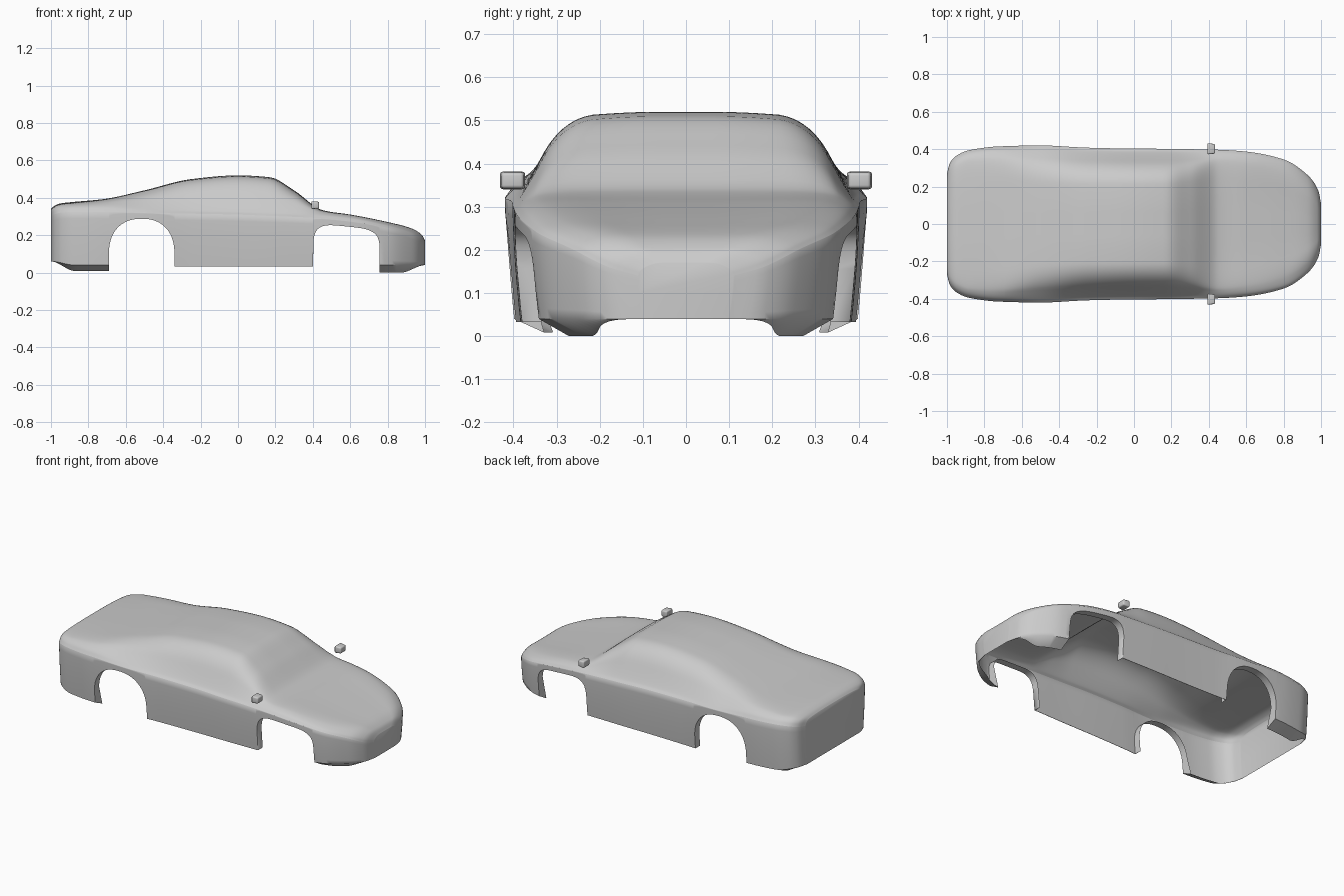
import bpy, bmesh, math

if "Cube" in bpy.data.objects:
    bpy.data.objects.remove(bpy.data.objects["Cube"])

grey = bpy.data.materials.new("light_grey")
grey.diffuse_color = (0.6, 0.6, 0.6, 1)
grey.use_nodes = True
grey.node_tree.nodes["Principled BSDF"].inputs["Base Color"].default_value = grey.diffuse_color

# Body stations: x, half width, belt z, shoulder z, roof edge y, roof edge z, centre z
KEYS = [
    (-1.0, .27, .30, .325, .22, .335, .34),
    (-.985, .325, .31, .34, .26, .35, .355),
    (-.95, .365, .32, .35, .30, .365, .37),
    (-.88, .395, .325, .355, .33, .372, .378),
    (-.72, .415, .325, .36, .33, .39, .393),
    (-.5, .42, .32, .345, .30, .435, .44),
    (-.25, .408, .315, .335, .285, .49, .50),
    (0, .403, .31, .33, .285, .508, .52),
    (.17, .402, .303, .325, .285, .497, .51),
    (.3, .40, .298, .318, .30, .43, .44),
    (.45, .397, .29, .312, .33, .333, .335),
    (.6, .387, .275, .298, .31, .312, .308),
    (.8, .345, .24, .257, .26, .272, .268),
    (.93, .26, .20, .217, .18, .237, .234),
    (.985, .18, .16, .18, .12, .20, .198),
    (1.0, .11, .14, .155, .07, .17, .17),
]
REAR = (-.69, -.34)     # wheel openings
FRONT = (.402, .757)


def slope(i, c):
    if i in (0, len(KEYS) - 1):
        a, b = (0, 1) if i == 0 else (i - 1, i)
        return (KEYS[b][c] - KEYS[a][c]) / (KEYS[b][0] - KEYS[a][0])
    d = [(KEYS[k + 1][c] - KEYS[k][c]) / (KEYS[k + 1][0] - KEYS[k][0]) for k in (i - 1, i)]
    return 0 if d[0] * d[1] <= 0 else 2 * d[0] * d[1] / (d[0] + d[1])


def sample(x):
    """Smooth monotone interpolation of the station values."""
    i = 0
    while i < len(KEYS) - 2 and x > KEYS[i + 1][0]:
        i += 1
    h = KEYS[i + 1][0] - KEYS[i][0]
    t = (x - KEYS[i][0]) / h
    return [(2*t**3 - 3*t*t + 1) * KEYS[i][c] + (t**3 - 2*t*t + t) * h * slope(i, c)
            + (3*t*t - 2*t**3) * KEYS[i + 1][c] + (t**3 - t*t) * h * slope(i + 1, c)
            for c in range(1, 7)]


def chaikin(pts, n=3):
    for _ in range(n):
        out = [pts[0]]
        for a, b in zip(pts, pts[1:]):
            out += [tuple(p * .75 + q * .25 for p, q in zip(a, b)),
                    tuple(p * .25 + q * .75 for p, q in zip(a, b))]
        pts = out + [pts[-1]]
    return pts


def arch_z(x):
    if x < 0:
        u = min(1, abs(x + .515) / .175)
        return .10 + .188 * (1 - u**2.3) ** (1 / 2.3)
    u = max(-1, min(1, (x - .5795) / .1775))
    return .10 + (.147 - .018 * u) * (1 - abs(u)**4) ** .25


def ring(x, kind):
    """Cross-section from the +y lip over the roof to the -y lip."""
    w, belt, zs, yr, zr, top = sample(x)
    if kind == "arch":
        zb, depth, drop = arch_z(x), .045, 0
    elif kind == "bumper":
        fade = min(1, (1 - abs(x)) / .13)
        fade = fade * fade * (3 - 2 * fade)
        zb = .04 if x > 0 else .04 + .02 * (1 - fade)
        depth, drop = .06 * fade + .01, (.04 if x > 0 else .032) * fade
    else:
        zb, depth, drop = .033, (.045 if kind == "sill_end" else .002), 0

    def wall(z):
        return w - .022 * max(0, 1 - z / belt) ** 1.6
    half = [(wall(zb) - depth, zb - drop)]
    for k in range(8):
        z = zb + (belt - zb) * k / 8
        half.append((wall(z), z))
    half += chaikin([(w, belt), (w * .945, zs), (yr, zr), (yr * .45, top), (0, top)])
    return [(x, y, z) for y, z in half] + [(x, -y, z) for y, z in half[-2::-1]]


def span(a, b, n):
    return [a + (b - a) * k / n for k in range(n + 1)]


def cos_span(a, b, n):
    return [a + (b - a) * (1 - math.cos(math.pi * k / n)) / 2 for k in range(n + 1)]


e = .0006
stations = [(-1 + .31 * (k / 20) ** 2, "bumper") for k in range(21)]
stations += [(x, "arch") for x in cos_span(REAR[0] + e, REAR[1] - e, 28)]
stations += [(REAR[1], "sill_end")]
stations += [(x, "sill") for x in span(REAR[1] + .003, FRONT[0] - .003, 36)]
stations += [(FRONT[0], "sill_end")]
stations += [(x, "arch") for x in cos_span(FRONT[0] + e, FRONT[1] - e, 28)]
stations += [(1 - .243 * (k / 20) ** 2, "bumper") for k in range(20, -1, -1)]

# Body shell, open underneath
bm = bmesh.new()
rows = [[bm.verts.new(p) for p in ring(*s)] for s in stations]
for a, b in zip(rows, rows[1:]):
    for j in range(len(a) - 1):
        bm.faces.new((a[j], a[j + 1], b[j + 1], b[j]))
bm.faces.new(rows[-1][1:-1])
bm.faces.new(rows[0][1:-1][::-1])


def finish(bm, name, angle):
    me = bpy.data.meshes.new(name)
    bm.to_mesh(me)
    bm.free()
    ob = bpy.data.objects.new(name, me)
    bpy.context.collection.objects.link(ob)
    me.materials.append(grey)
    bpy.ops.object.select_all(action='DESELECT')
    ob.select_set(True)
    bpy.context.view_layer.objects.active = ob
    bpy.ops.object.shade_smooth_by_angle(angle=math.radians(angle))
    return ob


finish(bm, "car_body_shell", 50)

# Door mirrors
for side, name in ((1, "left_mirror"), (-1, "right_mirror")):
    bm = bmesh.new()
    bmesh.ops.create_cube(bm, size=1)
    for v in bm.verts:
        taper = .85 if v.co.x > 0 else 1
        v.co = (.413 + v.co.x * .042, side * .402 + v.co.y * .06 * taper, .361 + v.co.z * .042 * taper)
    bmesh.ops.bevel(bm, geom=bm.edges[:], offset=.007, segments=3, profile=.5, affect='EDGES')
    finish(bm, name, 40)
